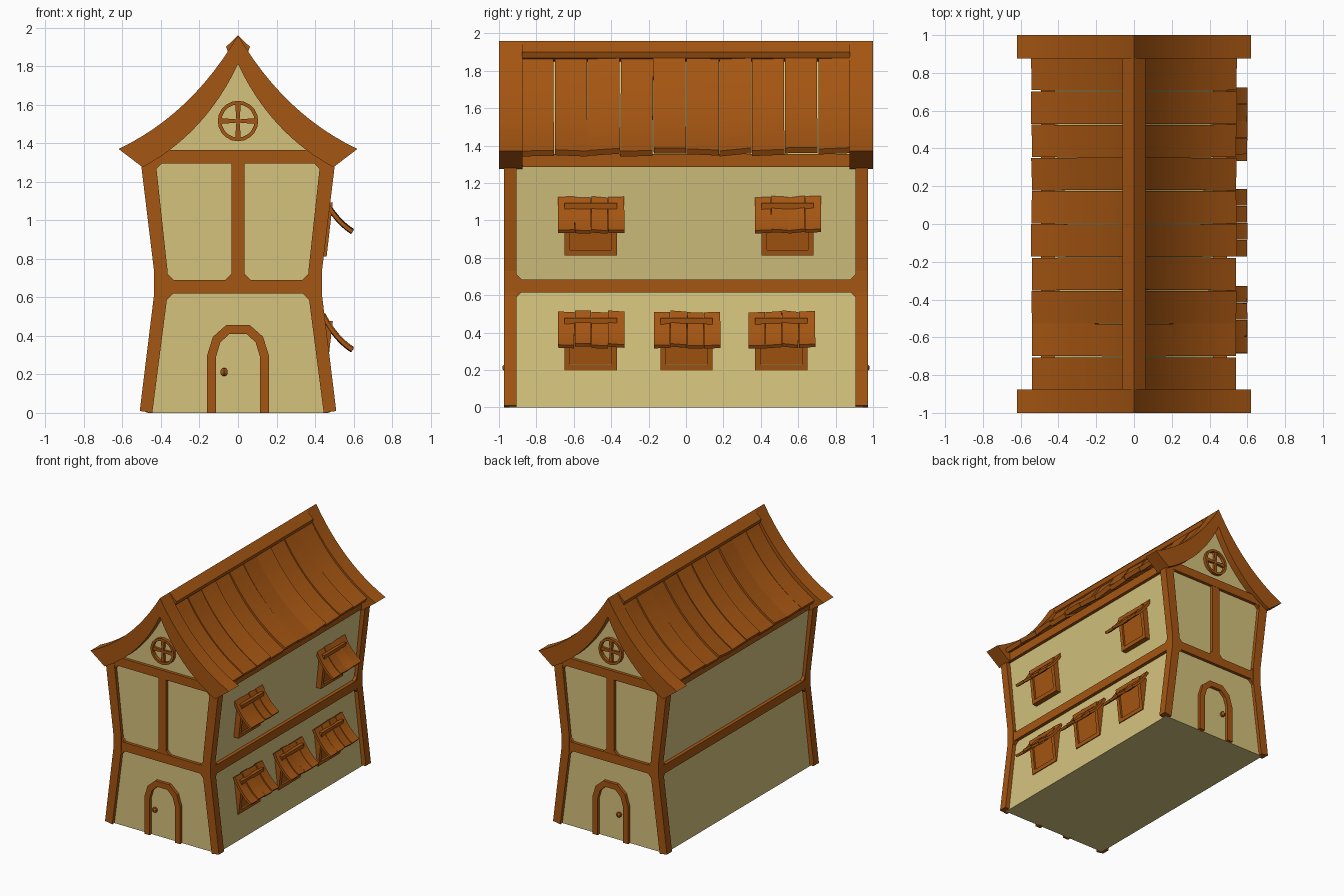
import bpy, bmesh, math, random
from mathutils import Vector

if "Cube" in bpy.data.objects:
    bpy.data.objects.remove(bpy.data.objects["Cube"])

random.seed(4)


def material(name, rgb):
    m = bpy.data.materials.new(name)
    m.diffuse_color = (*rgb, 1)
    m.use_nodes = True
    m.node_tree.nodes["Principled BSDF"].inputs["Base Color"].default_value = m.diffuse_color
    return m


WOOD = material("brown wood", (0.376, 0.092, 0.006))
PLASTER = material("cream plaster", (0.66, 0.54, 0.205))


def make(name, verts, faces, mat, mirror=""):
    me = bpy.data.meshes.new(name)
    me.from_pydata(verts, [], faces)
    bm = bmesh.new()
    bm.from_mesh(me)
    bmesh.ops.recalc_face_normals(bm, faces=bm.faces)
    bm.to_mesh(me)
    bm.free()
    me.materials.append(mat)
    ob = bpy.data.objects.new(name, me)
    bpy.context.collection.objects.link(ob)
    if mirror:
        mod = ob.modifiers.new("mirror", "MIRROR")
        mod.use_axis = ("x" in mirror, "y" in mirror, False)
        mod.use_mirror_merge = False
    return ob


def prism(name, pts, a, b, mat=WOOD, mirror="", axis="y"):
    """Outline extruded from a to b; pts are (x,z) for axis y, (y,z) for axis x."""
    n = len(pts)
    put = (lambda p, d: (p[0], d, p[1])) if axis == "y" else (lambda p, d: (d, p[0], p[1]))
    verts = [put(p, d) for d in (a, b) for p in pts]
    faces = [tuple(range(n)), tuple(range(n, 2 * n))]
    faces += [(i, (i + 1) % n, n + (i + 1) % n, n + i) for i in range(n)]
    return make(name, verts, faces, mat, mirror)


def band(name, outer, inner, a, b, mirror="", closed=False, mat=WOOD):
    """Strip between two (x,z) curves, extruded along y; vertex order: 4 per station."""
    n = len(outer)
    verts = []
    for o, i in zip(outer, inner):
        verts += [(o[0], a, o[1]), (i[0], a, i[1]), (i[0], b, i[1]), (o[0], b, o[1])]
    faces = []
    for s in range(n if closed else n - 1):
        p, q = 4 * s, 4 * ((s + 1) % n)
        faces += [(p + k, p + (k + 1) % 4, q + (k + 1) % 4, q + k) for k in range(4)]
    if not closed:
        faces += [(0, 1, 2, 3), tuple(4 * n - 4 + k for k in range(4))]
    return make(name, verts, faces, mat, mirror)


def bez(p, c, q, n=12):
    P, C, Q = Vector(p), Vector(c), Vector(q)
    return [tuple(P * (1 - t) ** 2 + C * 2 * t * (1 - t) + Q * t * t)
            for t in (i / n for i in range(n + 1))]


def rect(x0, x1, z0, z1):
    return [(x0, z0), (x1, z0), (x1, z1), (x0, z1)]


def smooth(ob):
    bpy.ops.object.select_all(action="DESELECT")
    ob.select_set(True)
    bpy.context.view_layer.objects.active = ob
    bpy.ops.object.shade_smooth_by_angle(angle=math.radians(35))


# plaster body with pinched waist and curved gable
half = [(0.475, 0), (0.405, 0.62), (0.405, 0.69)] + bez((0.47, 1.32), (0.18, 1.49), (0, 1.88))
prism("plaster_walls", half + [(-x, z) for x, z in reversed(half[:-1])], -0.945, 0.945, PLASTER)

# corner posts, bent at the waist
prism("corner_posts", [(0.51, 0.01), (0.435, 0.62), (0.435, 0.73), (0.503, 1.29), (0.43, 1.33),
                       (0.365, 0.73), (0.365, 0.62), (0.445, 0)], -0.972, -0.907, mirror="xy")

# horizontal beams and centre posts on the gable ends
prism("end_middle_beams", rect(-0.39, 0.39, 0.62, 0.69), -0.97, -0.92, mirror="y")
prism("end_top_beams", rect(-0.46, 0.46, 1.295, 1.365), -0.97, -0.92, mirror="y")
prism("end_centre_posts", rect(-0.035, 0.035, 0.68, 1.30), -0.968, -0.92, mirror="y")

# long side beams
prism("side_middle_beams", rect(0.37, 0.433, 0.615, 0.685), -0.94, 0.94, mirror="x")
prism("side_eave_beams", rect(0.42, 0.492, 1.285, 1.355), -0.94, 0.94, mirror="x")

# chamfer braces in the panel corners
c = 0.042
for nm, x, z, dx, dz in [("waist_upper", 0.372, 0.685, -1, 1), ("waist_lower", 0.372, 0.625, -1, -1),
                         ("centre", 0.03, 0.685, 1, 1), ("top", 0.432, 1.30, -1, -1)]:
    prism(nm + "_end_braces", [(x, z), (x + dx * c, z), (x, z + dz * c)], -0.968, -0.92, mirror="xy")
for nm, z, dz in [("upper", 0.68, 1), ("lower", 0.62, -1)]:
    prism(nm + "_side_braces", [(-0.91, z), (-0.875, z), (-0.91, z + dz * 0.035)],
          0.38, 0.431, mirror="xy", axis="x")

# curved barge boards on both gables
smooth(band("barge_boards", bez((0, 1.96), (0.24, 1.55), (0.62, 1.37)),
            bez((0, 1.81), (0.17, 1.45), (0.495, 1.275)), -1.0, -0.875, "xy"))

# ridge cap
prism("ridge_cap", [(0, 1.96), (0.062, 1.90), (0.05, 1.868), (0, 1.84),
                    (-0.05, 1.868), (-0.062, 1.90)], -0.876, 0.876)


def plank(name, top, y0, y1, thick, wob, mirror=""):
    """Curved board following the (x,z) curve, with slightly crooked edges."""
    low = []
    for i, p in enumerate(top):
        d = Vector(top[min(i + 1, len(top) - 1)]) - Vector(top[max(i - 1, 0)])
        d.normalize()
        low.append((p[0] + d.y * thick, p[1] - d.x * thick))
    ob = band(name, top, low, y0, y1, mirror)
    r = [random.uniform(-wob, wob) for _ in range(4)]
    n = len(top) - 1
    for i, v in enumerate(ob.data.vertices):
        t, side = (i // 4) / n, i % 4 in (2, 3)
        lift = r[0] if side else r[1]
        v.co.z += lift
        v.co.x += lift * 0.3
        v.co.y += (r[2] * t + r[3] * (1 - t)) * 0.25
    smooth(ob)
    return ob


# roof planks, ten on each slope
w = 1.76 / 10
slope = bez((0.04, 1.872), (0.23, 1.55), (0.542, 1.38), 10)
for k in range(10):
    y = -0.88 + k * w
    plank("roof_plank_%d" % k, slope, y + 0.002, y + w - 0.002, 0.034, 0.011, "x")

# doors: arched frame and knob at both ends
out = [(0.16, 0), (0.16, 0.30), (0.13, 0.395), (0.062, 0.455)]
inn = [(0.113, 0), (0.113, 0.295), (0.092, 0.365), (0.045, 0.41)]
full = lambda h: h + [(-x, z) for x, z in reversed(h)]
band("door_frames", full(out), full(inn), -0.97, -0.93, "y")
for nm, s in (("front", -1), ("back", 1)):
    bpy.ops.mesh.primitive_uv_sphere_add(segments=6, ring_count=5, radius=0.022,
                                         location=(-0.072, s * 0.96, 0.212))
    knob = bpy.context.object
    knob.name = nm + "_door_knob"
    knob.data.materials.append(WOOD)

# round gable windows with flared cross bars
ring = lambda r: [(r * math.cos(a), 1.515 + r * math.sin(a))
                  for a in (2 * math.pi * i / 20 for i in range(20))]
band("round_windows", ring(0.105), ring(0.086), -0.97, -0.93, "y", True)
h, f, L = 0.008, 0.015, 0.092
prism("round_window_upright", [(x, 1.515 + z) for x, z in
      [(-f, -L), (f, -L), (h, 0), (f, L), (-f, L), (-h, 0)]], -0.965, -0.93, mirror="y")
prism("round_window_crossbar", [(x, 1.515 + z) for x, z in
      [(-L, -f), (0, -h), (L, -f), (L, f), (0, h), (-L, f)]], -0.964, -0.93, mirror="y")

# right side windows: leaning frame, panel and four-plank awning
lean = lambda z: 0.46 + 0.115 * z
for k, (yc, zb) in enumerate([(-0.51, 0.812), (0.543, 0.812), (-0.51, 0.198), (0.003, 0.198), (0.51, 0.198)]):
    def slab(part, y0, y1, z0, z1, back, front):
        pts = [(lean(z0) - back, zb + z0), (lean(z0) - front, zb + z0),
               (lean(z1) - front, zb + z1), (lean(z1) - back, zb + z1)]
        prism("window_%d_%s" % (k, part), pts, yc + y0, yc + y1)
    slab("left_jamb", -0.14, -0.11, 0, 0.28, 0.07, 0)
    slab("right_jamb", 0.11, 0.14, 0, 0.28, 0.07, 0)
    slab("sill", -0.11, 0.11, 0, 0.03, 0.07, 0)
    slab("head", -0.11, 0.11, 0.25, 0.28, 0.07, 0)
    slab("panel", -0.11, 0.11, 0.03, 0.25, 0.06, 0.015)
    curve = bez((0.45, zb + 0.315), (0.515, zb + 0.19), (0.60, zb + 0.138), 6)
    for j in range(4):
        y = yc - 0.175 + j * 0.089
        plank("window_%d_awning_plank_%d" % (k, j), curve, y + 0.001, y + 0.088, 0.02, 0.006)
